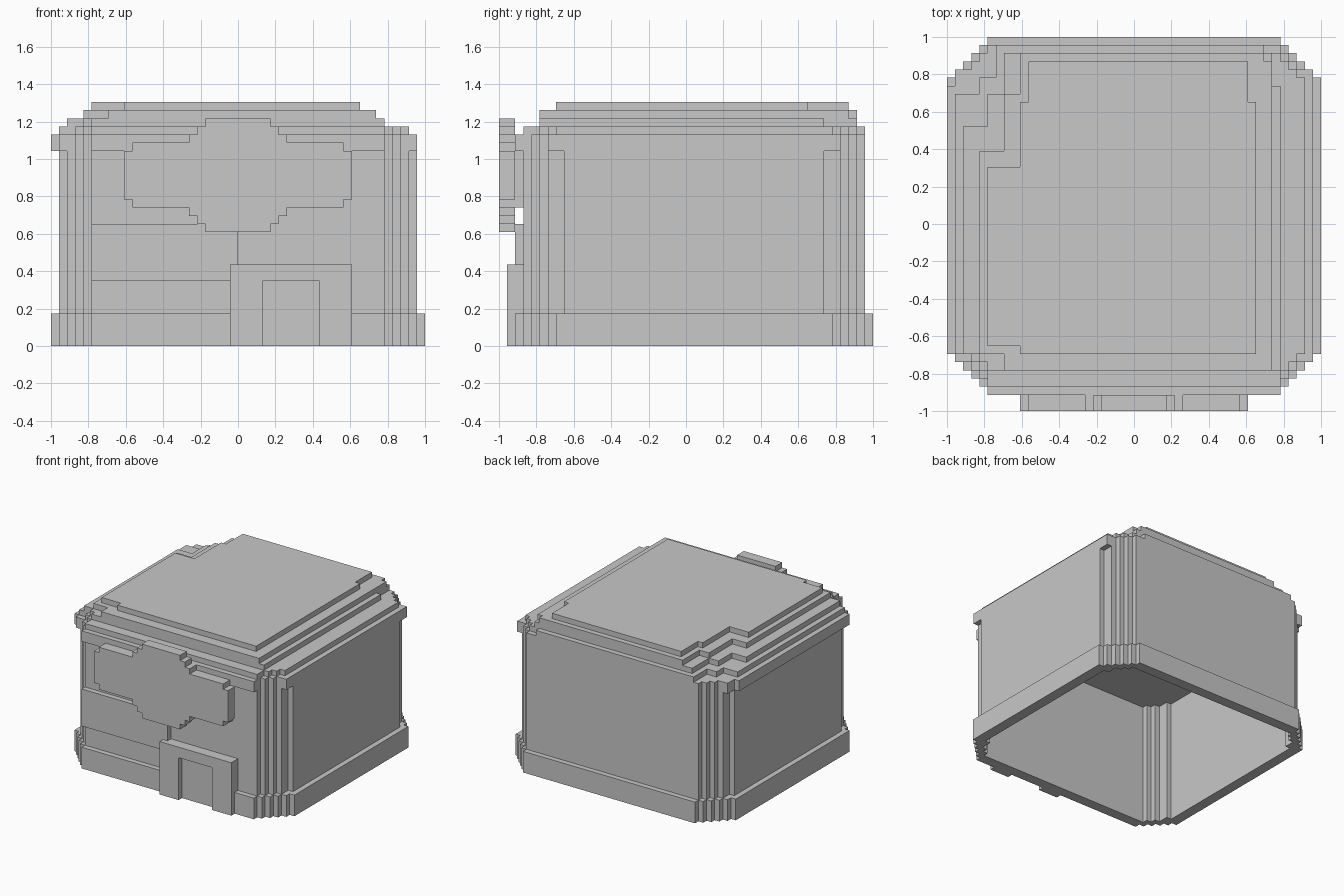
import bpy

if "Cube" in bpy.data.objects:
    bpy.data.objects.remove(bpy.data.objects["Cube"], do_unlink=True)

U = 2 / 46  # block size; the plan is 46 blocks square

grey = bpy.data.materials.new("plain_grey")
grey.use_nodes = True
grey.diffuse_color = (0.58, 0.58, 0.58, 1)
grey.node_tree.nodes["Principled BSDF"].inputs["Base Color"].default_value = grey.diffuse_color


def stepped(rows, end):
    """Outline of stacked rows (start, left, right), closed at end."""
    stops = [r[0] for r in rows[1:]] + [end]
    right, left = [], []
    for (a, x0, x1), b in zip(rows, stops):
        right += [(x1, a), (x1, b)]
        left += [(x0, a), (x0, b)]
    pts = right + left[::-1]
    pts = [p for i, p in enumerate(pts) if p != pts[i - 1]]
    n = len(pts)

    def straight(i):
        a, b, c = pts[i - 1], pts[i], pts[(i + 1) % n]
        return a[0] == b[0] == c[0] or a[1] == b[1] == c[1]
    return [p for i, p in enumerate(pts) if not straight(i)]


def prism(name, outline, lo, hi, upright=False):
    """Extrude an outline along z, or along y when upright."""
    def place(p, h):
        x, y, z = (p[0], h, p[1]) if upright else (p[0], p[1], h)
        return ((x - 23) * U, (y - 23) * U, z * U)
    n = len(outline)
    near, far = (hi, lo) if upright else (lo, hi)
    verts = [place(p, near) for p in outline] + [place(p, far) for p in outline]
    faces = [list(range(n))[::-1], list(range(n, 2 * n))]
    faces += [(i, (i + 1) % n, n + (i + 1) % n, n + i) for i in range(n)]
    mesh = bpy.data.meshes.new(name)
    mesh.from_pydata(verts, [], faces)
    mesh.materials.append(grey)
    obj = bpy.data.objects.new(name, mesh)
    bpy.context.collection.objects.link(obj)
    return obj


def box(name, x0, x1, y0, y1, z0, z1):
    return prism(name, stepped([(y0, x0, x1)], y1), z0, z1)


def symmetric(steps, end):
    """Outline from (start, inset) steps, mirrored left to right."""
    return stepped([(y, i, 46 - i) for y, i in steps], end)


# Plinth and walls, hollow and open underneath
plinth_steps = [(2 + i, 5 - i) for i in range(6)] + [(41 + i, 1 + i) for i in range(5)]
plinth = prism("plinth", symmetric(plinth_steps, 46), 0, 4)
wall_steps = [(3, 5), (4, 4), (5, 3), (6, 2), (8, 1), (40, 2), (42, 3), (43, 4), (44, 5)]
walls = prism("walls", symmetric(wall_steps, 45), 4, 24)
room_steps = [(4, 5), (5, 4), (6, 3), (8, 2), (40, 3), (42, 4), (43, 5)]
hollow = prism("room_cutter", symmetric(room_steps, 44), -2, 23)
hollow.hide_render = True
hollow.hide_viewport = True
hollow.display_type = 'WIRE'
for shell in (plinth, walls):
    mod = shell.modifiers.new("hollow", 'BOOLEAN')
    mod.operation = 'DIFFERENCE'
    mod.solver = 'EXACT'
    mod.object = hollow

# Eave and the stepped roof layers
eave_rows = [(2, 5, 41), (4, 4, 42), (5, 3, 43), (6, 1, 45), (7, 0, 45),
             (40, 1, 45), (42, 3, 43), (43, 4, 42), (44, 5, 41)]
prism("eave", stepped(eave_rows, 45), 24, 26)
roof_layers = [
    ([(3, 5, 41), (5, 4, 42), (6, 3, 43), (7, 1, 44),
      (39, 4, 44), (41, 6, 43), (42, 6, 42), (43, 6, 41), (44, 6, 39)], 45),
    ([(5, 5, 41), (6, 4, 41), (7, 2, 41), (35, 5, 41), (39, 7, 41), (40, 7, 40)], 44),
    ([(5, 7, 40), (7, 4, 40), (32, 7, 40), (39, 9, 40), (43, 9, 39)], 44),
    ([(7, 9, 38), (8, 5, 38), (30, 9, 38), (38, 10, 37)], 43),
]
for i, (rows, end) in enumerate(roof_layers):
    prism(f"roof_layer_{i + 1}", stepped(rows, end), 26 + i, 27 + i)

# Front band, door and door frame
box("front_band", 5, 23, 2, 3, 8, 15)
box("door_panel", 22, 37, 2, 3, 0, 10)
frame = [(22, 0), (26, 0), (26, 8), (33, 8), (33, 0), (37, 0), (37, 10), (22, 10)]
prism("door_frame", frame, 1, 2, upright=True)

# Sign board on its mount
half_widths = [4, 5, 6, 13, 14]
sign = [(14 + i, 23 - w, 23 + w) for i, w in enumerate(half_widths)]
sign += [(24 + i, 23 - w, 23 + w) for i, w in enumerate(half_widths[-2::-1])]
prism("sign_board", stepped(sign, 28), 0, 2, upright=True)
box("sign_mount", 10, 36, 2, 3, 17, 24)
